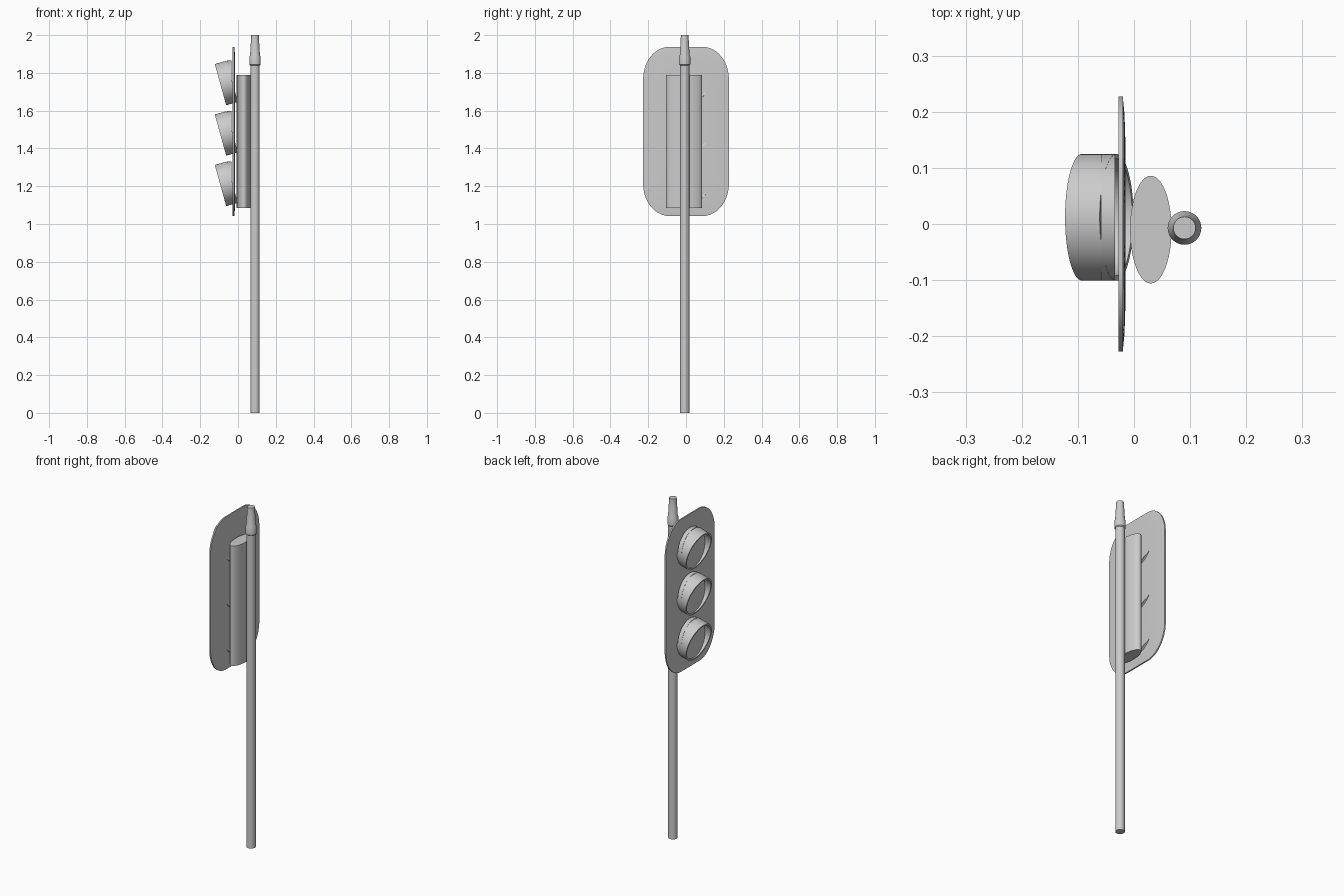
import bpy, bmesh, math
from mathutils import Matrix, Vector

if "Cube" in bpy.data.objects:
    bpy.data.objects.remove(bpy.data.objects["Cube"])


def finish(name, bm, angle=30):
    bmesh.ops.recalc_face_normals(bm, faces=bm.faces)
    me = bpy.data.meshes.new(name)
    bm.to_mesh(me)
    bm.free()
    ob = bpy.data.objects.new(name, me)
    bpy.context.collection.objects.link(ob)
    bpy.ops.object.select_all(action='DESELECT')
    ob.select_set(True)
    bpy.context.view_layer.objects.active = ob
    bpy.ops.object.shade_smooth_by_angle(angle=math.radians(angle))
    return ob


def loft(name, loops, caps=True):
    """Skin equal-length closed loops; cap the ends, or join last to first."""
    bm = bmesh.new()
    rings = [[bm.verts.new(p) for p in lp] for lp in loops]
    n = len(rings[0])
    pairs = list(zip(rings, rings[1:])) + ([] if caps else [(rings[-1], rings[0])])
    for a, b in pairs:
        for i in range(n):
            j = (i + 1) % n
            bm.faces.new((a[i], a[j], b[j], b[i]))
    if caps:
        bm.faces.new(rings[0])
        bm.faces.new(rings[-1])
    return finish(name, bm)


def lathe(name, centre, axis, profile, n=48, stretch=(1, 1), caps=True):
    """Revolve (radius, distance) pairs about an axis through centre."""
    m = Matrix.Translation(centre) @ Vector(axis).to_track_quat('Z', 'Y').to_matrix().to_4x4()
    ang = [2 * math.pi * i / n for i in range(n)]
    return loft(name, [[m @ Vector((r * math.cos(a) * stretch[0], r * math.sin(a) * stretch[1], h))
                        for a in ang] for r, h in profile], caps)


def plate_loop(x, inset):
    """Rounded upright outline of the backplate."""
    hw, hh, rw, rh = 0.227 - inset, 0.448 - inset, 0.14, 0.17
    pts = []
    for q, (sy, sz) in enumerate([(1, 1), (-1, 1), (-1, -1), (1, -1)]):
        for k in range(13):
            a = math.pi / 2 * (q + k / 12)
            pts.append((x, sy * (hw - rw) + rw * math.cos(a),
                        1.49 + sz * (hh - rh) + rh * math.sin(a)))
    return pts


UP = (0, 0, 1)

# Pole and its tapered top fitting
lathe("pole", (0.09, -0.007, 0), UP, [(0.025, 0), (0.025, 1.845)], 32)
lathe("pole_cap", (0.09, -0.007, 0), UP,
      [(0.025, 1.84), (0.03, 1.845), (0.03, 1.885), (0.026, 1.895), (0.02, 2.0)], 32)

# Oval housing behind the plate
lathe("housing", (0.03, -0.01, 0), UP, [(1, 1.085), (1, 1.79)], 48, (0.037, 0.096))

# Backplate with a softened rear edge
loft("backplate", [plate_loop(-0.028, 0), plate_loop(-0.02, 0),
                   plate_loop(-0.017, 0.03), plate_loop(-0.015, 0.09)])

# Three lamps: upright lens drum inside a hood that tips downward
tilt = math.radians(15.5)
forward = (-math.cos(tilt), 0, -math.sin(tilt))
for i in range(3):
    z = 1.752 - 0.267 * i
    lathe(f"lens_drum_{i + 1}", (-0.034, 0.012, z), (-1, 0, 0),
          [(0.113, 0), (0.113, 0.025)])
    lathe(f"hood_{i + 1}", (-0.031, 0.012, z + 0.003), forward,
          [(0.113, 0), (0.113, 0.064), (0.104, 0.064), (0.104, 0)], caps=False)
